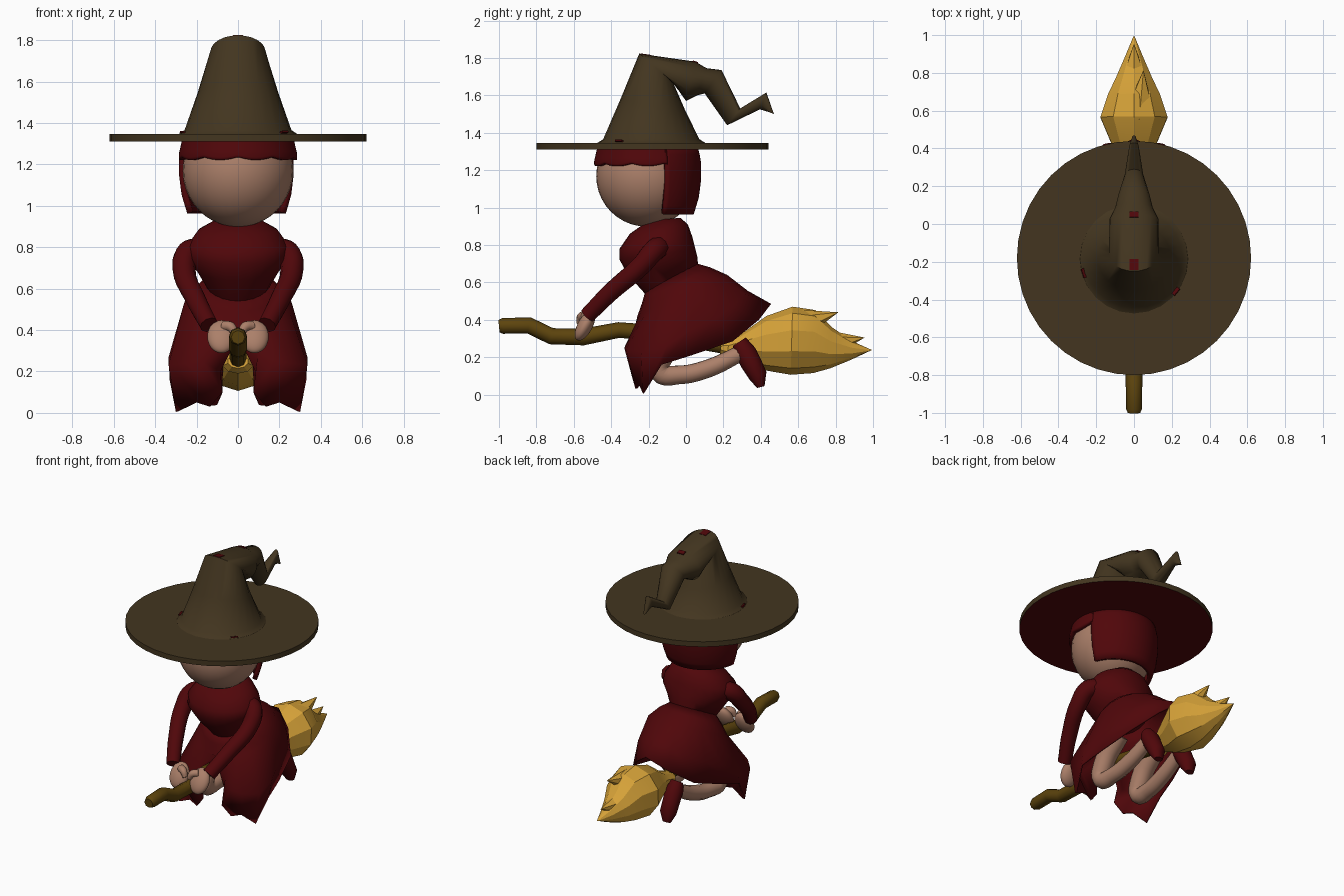
import bpy, bmesh, math
from mathutils import Vector

if "Cube" in bpy.data.objects:
    bpy.data.objects.remove(bpy.data.objects["Cube"])


def colour(name, rgb):
    m = bpy.data.materials.new(name)
    m.diffuse_color = (*rgb, 1)
    m.use_nodes = True
    m.node_tree.nodes["Principled BSDF"].inputs["Base Color"].default_value = m.diffuse_color
    return m


HAT = colour("hat_brown", (0.056, 0.036, 0.014))
RED = colour("dark_red", (0.08, 0.002, 0.003))
SKIN = colour("skin", (0.41, 0.215, 0.143))
WOOD = colour("broom_wood", (0.11, 0.058, 0.004))
STRAW = colour("straw", (0.67, 0.36, 0.04))


def finish(ob, mat, angle=40):
    ob.data.materials.append(mat)
    bpy.ops.object.select_all(action='DESELECT')
    ob.select_set(True)
    bpy.context.view_layer.objects.active = ob
    if angle:
        bpy.ops.object.shade_smooth_by_angle(angle=math.radians(angle))
    return ob


def loft(name, rings, mat, closed=True, caps=True, angle=40, thick=0):
    """Skin a list of equally long point rings."""
    bm = bmesh.new()
    rows = [[bm.verts.new(p) for p in r] for r in rings]
    n = len(rows[0])
    for a, b in zip(rows, rows[1:]):
        for i in range(n if closed else n - 1):
            j = (i + 1) % n
            bm.faces.new((a[i], a[j], b[j], b[i]))
    if caps:
        bm.faces.new(rows[0])
        bm.faces.new(rows[-1])
    bmesh.ops.recalc_face_normals(bm, faces=bm.faces)
    me = bpy.data.meshes.new(name)
    bm.to_mesh(me)
    bm.free()
    ob = bpy.data.objects.new(name, me)
    bpy.context.collection.objects.link(ob)
    finish(ob, mat, angle)
    if thick:
        s = ob.modifiers.new("thickness", 'SOLIDIFY')
        s.thickness = thick
        s.offset = -1
    return ob


def ring(f, b, w, n=24):
    """Ellipse through a front and a back (y, z) point, half width w."""
    pts = []
    for i in range(n):
        a = 2 * math.pi * i / n
        t = (1 - math.cos(a)) / 2
        pts.append((w * math.sin(a), f[0] + (b[0] - f[0]) * t, f[1] + (b[1] - f[1]) * t))
    return pts


def tube(name, pts, radii, mat, smooth_path=True, sides=3):
    cu = bpy.data.curves.new(name, 'CURVE')
    cu.dimensions = '3D'
    cu.bevel_depth = 1
    cu.bevel_resolution = sides
    cu.use_fill_caps = True
    cu.resolution_u = 5
    sp = cu.splines.new('BEZIER' if smooth_path else 'POLY')
    store = sp.bezier_points if smooth_path else sp.points
    store.add(len(pts) - 1)
    for p, co, r in zip(store, pts, radii):
        p.co = co if smooth_path else (*co, 1)
        p.radius = r
        if smooth_path:
            p.handle_left_type = p.handle_right_type = 'AUTO'
    ob = bpy.data.objects.new(name, cu)
    bpy.context.collection.objects.link(ob)
    bpy.ops.object.select_all(action='DESELECT')
    ob.select_set(True)
    bpy.context.view_layer.objects.active = ob
    bpy.ops.object.convert(target='MESH')
    return finish(bpy.context.object, mat, 50)


def ball(name, loc, scale, mat, rot=(0, 0, 0)):
    bpy.ops.mesh.primitive_uv_sphere_add(segments=32, ring_count=20, location=loc, rotation=rot)
    ob = bpy.context.object
    ob.name = name
    ob.scale = scale
    return finish(ob, mat, 60)


def plate(name, loc, size, mat, rot=(0, 0, 0)):
    bpy.ops.mesh.primitive_cube_add(size=1, location=loc, rotation=rot)
    ob = bpy.context.object
    ob.name = name
    ob.scale = size
    return finish(ob, mat, 0)


# Hat: brim with red underside, bent crown, small red patches
bpy.ops.mesh.primitive_cylinder_add(vertices=40, radius=0.62, depth=0.036, location=(0, -0.18, 1.328))
brim = bpy.context.object
brim.name = "hat_brim"
finish(brim, HAT)
brim.data.materials.append(RED)
for p in brim.data.polygons:
    p.material_index = 1 if p.normal.z < -0.5 else 0

loft("hat_crown", [
    ring((-0.475, 1.345), (0.105, 1.345), 0.288),
    ring((-0.443, 1.365), (0.072, 1.365), 0.258),
    ring((-0.35, 1.58), (0.0, 1.51), 0.195),
    ring((-0.25, 1.823), (-0.07, 1.67), 0.132),
    ring((0.05, 1.78), (0.0, 1.57), 0.13),
    ring((0.11, 1.745), (0.06, 1.60), 0.10),
    ring((0.19, 1.735), (0.10, 1.61), 0.085),
    ring((0.29, 1.53), (0.22, 1.44), 0.05),
    ring((0.43, 1.615), (0.395, 1.525), 0.025),
    ring((0.47, 1.50), (0.445, 1.51), 0.01)], HAT, angle=60)
plate("hat_patch_top", (0, -0.215, 1.816), (0.05, 0.06, 0.008), RED, (-0.143, 0, 0))
plate("hat_patch_back", (0, 0.05, 1.778), (0.05, 0.03, 0.008), RED, (-0.3, 0, 0))
plate("hat_patch_left", (-0.265, -0.26, 1.354), (0.018, 0.05, 0.009), RED, (0, 0.4, 0.3))
plate("hat_patch_right", (0.22, -0.355, 1.354), (0.025, 0.045, 0.009), RED, (0, -0.4, -0.7))

# Head and hair; the hair reaches further forward on the left
ball("head", (0, -0.21, 1.168), (0.267, 0.27, 0.27), SKIN)

HAIR = [(0.9, 0.225), (0.96, 0.245), (1.05, 0.273), (1.15, 0.286), (1.25, 0.286), (1.4, 0.25)]


def hair_radius(z):
    for (z0, r0), (z1, r1) in zip(HAIR, HAIR[1:]):
        if z <= z1:
            return r0 + (r1 - r0) * (z - z0) / (z1 - z0)


def hair_sheet(name, a0, a1, bottom, cols):
    rows = []
    for k in range(9):
        row = []
        for i in range(cols + 1):
            a = math.radians(a0 + (a1 - a0) * i / cols)
            z = 1.33 + (bottom(a) - 1.33) * k / 8
            r = hair_radius(z)
            row.append((r * math.sin(a), -0.205 - r * math.cos(a), z))
        rows.append(row)
    loft(name, rows, RED, closed=False, caps=False, thick=0.03)


hair_sheet("hair_fringe", -95, 112, lambda a: 1.235 - 0.014 * abs(math.sin(a * 5)), 80)
hair_sheet("hair_back", 110, 265, lambda a: 0.962, 31)

# Bodice
loft("bodice", [
    ring((-0.2, 0.93), (-0.03, 0.945), 0.10),
    ring((-0.30, 0.86), (0.01, 0.91), 0.19),
    ring((-0.355, 0.78), (0.035, 0.84), 0.245),
    ring((-0.355, 0.72), (0.05, 0.78), 0.25),
    ring((-0.31, 0.64), (0.06, 0.74), 0.20),
    ring((-0.22, 0.54), (0.065, 0.69), 0.15)], RED, angle=60)


# Skirt draped over the broom, highest at front centre and back
def mirrored(half):
    return half + [(-x, y, z) for x, y, z in half[-2:0:-1]]


knees = [(0, -0.25, 0.41), (0.1, -0.28, 0.33), (0.17, -0.33, 0.25), (0.26, -0.32, 0.24),
         (0.335, -0.24, 0.23), (0.335, -0.1, 0.27), (0.30, 0.02, 0.34), (0.26, 0.16, 0.41),
         (0.20, 0.25, 0.47), (0.11, 0.31, 0.54), (0, 0.33, 0.555)]
hem = [(0, -0.24, 0.37), (0.085, -0.27, 0.2), (0.075, -0.29, 0.10), (0.135, -0.27, 0.03),
       (0.20, -0.25, 0.05), (0.30, -0.23, 0.005), (0.33, -0.13, 0.16), (0.30, 0.03, 0.21),
       (0.24, 0.25, 0.285), (0.12, 0.39, 0.40), (0, 0.455, 0.485)]
loft("skirt", [
    ring((-0.215, 0.56), (0.06, 0.70), 0.15, 20),
    ring((-0.235, 0.49), (0.13, 0.68), 0.21, 20),
    ring((-0.26, 0.42), (0.22, 0.64), 0.26, 20),
    mirrored(knees), mirrored(hem)], RED, caps=False, angle=60, thick=0.012)

# Limbs, built for both sides
for side, s in (("right", 1), ("left", -1)):
    def m(pts):
        return [(s * x, y, z) for x, y, z in pts]
    tube("sleeve_" + side, m([(0.17, -0.13, 0.79), (0.24, -0.17, 0.77), (0.26, -0.24, 0.69),
                              (0.205, -0.40, 0.55), (0.14, -0.525, 0.425)]),
         [0.06, 0.06, 0.055, 0.05, 0.045], RED)
    ball("hand_" + side, (s * 0.08, -0.54, 0.368), (0.068, 0.04, 0.088), SKIN, (-0.5, 0, 0))
    tube("thumb_" + side, m([(0.07, -0.54, 0.42), (0.035, -0.56, 0.415), (0.015, -0.57, 0.38)]),
         [0.025, 0.024, 0.016], SKIN)
    tube("leg_" + side, m([(0.15, 0.02, 0.38), (0.155, -0.12, 0.22), (0.155, -0.14, 0.12),
                           (0.15, -0.04, 0.105), (0.14, 0.12, 0.14), (0.13, 0.29, 0.22)]),
         [0.07, 0.065, 0.058, 0.052, 0.05, 0.045], SKIN)
    # Shoe pointing down and back
    shoe = [ring((0.25, 0.26), (0.32, 0.305), 0.04, 12), ring((0.255, 0.22), (0.37, 0.25), 0.058, 12),
            ring((0.30, 0.14), (0.40, 0.19), 0.056, 12), ring((0.34, 0.08), (0.43, 0.12), 0.056, 12),
            ring((0.38, 0.035), (0.42, 0.045), 0.03, 12)]
    loft("shoe_" + side, [[(x + s * 0.13, y, z) for x, y, z in r] for r in shoe], RED, angle=60)

# Broom handle
tube("broom_handle", [(0, -1.0, 0.365), (0, -0.98, 0.367), (0, -0.84, 0.37), (0, -0.72, 0.312),
                      (0, -0.55, 0.308), (0, -0.36, 0.345), (0, -0.22, 0.335), (0, 0.25, 0.25)],
     [0.033, 0.042, 0.044, 0.044, 0.045, 0.042, 0.042, 0.04], WOOD, smooth_path=False, sides=2)

# Bristles: faceted bundle plus loose tufts
loft("broom_bristles", [ring((y, lo), (y + 0.01, hi), w, 10) for y, lo, hi, w in (
    (0.18, 0.215, 0.285, 0.05), (0.22, 0.19, 0.30, 0.08), (0.28, 0.20, 0.32, 0.07),
    (0.42, 0.13, 0.42, 0.125), (0.56, 0.106, 0.47, 0.187), (0.68, 0.115, 0.452, 0.145),
    (0.77, 0.14, 0.36, 0.10), (0.88, 0.185, 0.285, 0.05), (0.985, 0.234, 0.238, 0.004))],
     STRAW, angle=25)


def tuft(name, base, tip, r):
    d = Vector(tip) - Vector(base)
    bpy.ops.mesh.primitive_cone_add(vertices=6, radius1=r, depth=d.length,
                                    location=Vector(base) + d / 2,
                                    rotation=d.to_track_quat('Z', 'Y').to_euler())
    bpy.context.object.name = name
    finish(bpy.context.object, STRAW, 0)


tuft("bristle_tuft_top", (0.03, 0.58, 0.37), (0.05, 0.815, 0.44), 0.09)
tuft("bristle_tuft_back", (0, 0.70, 0.26), (0, 0.955, 0.305), 0.10)
